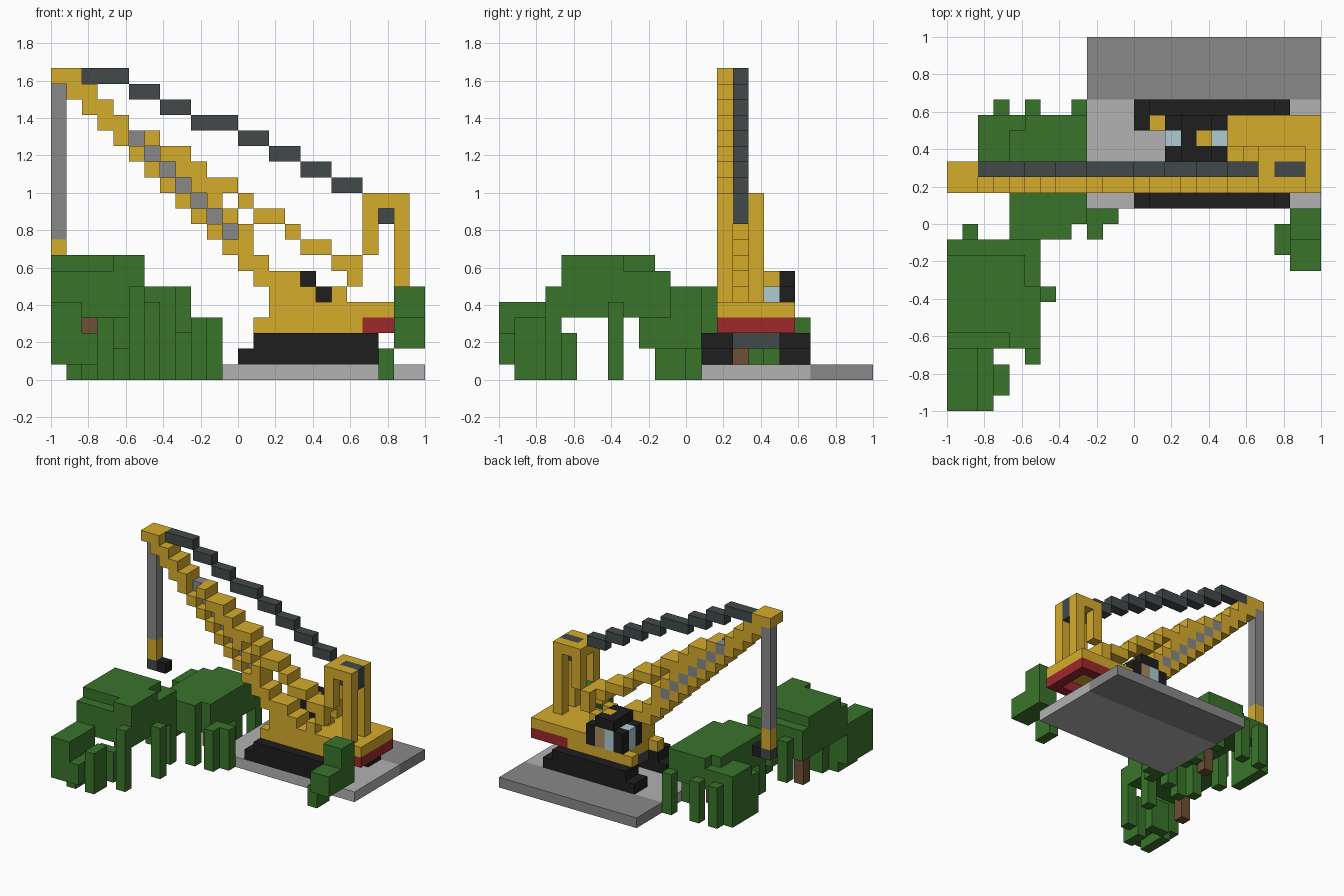
import bpy
import bmesh
from math import floor
from mathutils import Vector

if "Cube" in bpy.data.objects:
    bpy.data.objects.remove(bpy.data.objects["Cube"], do_unlink=True)

UNIT = 1 / 12          # edge length of one block
HALF = 12              # blocks from the centre to the rim


def linear(channel):
    c = channel / 255
    return c / 12.92 if c < 0.04 else ((c + 0.055) / 1.055) ** 2.4


def material(name, hexcode):
    mat = bpy.data.materials.new(name)
    rgba = [linear(v) for v in bytes.fromhex(hexcode)] + [1]
    mat.use_nodes = True
    mat.diffuse_color = rgba
    mat.node_tree.nodes["Principled BSDF"].inputs["Base Color"].default_value = rgba
    return mat


yellow = material("machine yellow", "d6ac2c")
black = material("rubber black", "1e1e1e")
slate = material("cable slate", "42494a")
grey = material("steel grey", "898989")
pale = material("pale concrete", "b2b2b2")
red = material("counterweight red", "9e292c")
green = material("leaf green", "3a742b")
brown = material("bark brown", "6e5036")
blue = material("window blue", "aeccd4")
tan = material("operator tan", "a98c62")

AXES = [Vector(v) for v in ((1, 0, 0), (0, 1, 0), (0, 0, 1))]


def box(x, y, z, w=1, d=1, h=1):
    """Set of block cells from a corner and a size."""
    return {(i, j, k) for i in range(x, x + w)
            for j in range(y, y + d) for k in range(z, z + h)}


def part(name, mat, *boxes):
    """Join boxes into one shell, keeping only the outer faces."""
    cells = set().union(*boxes)
    bm = bmesh.new()
    for cell in cells:
        centre = Vector(cell) + Vector((0.5, 0.5, 0.5))
        for a in range(len(AXES)):
            for sign in (-1, 1):
                n = AXES[a] * sign
                if tuple(int(c) for c in Vector(cell) + n) in cells:
                    continue
                u = AXES[a - 2] / 2
                v = AXES[a - 1] / 2 * sign
                m = centre + n / 2
                corners = (m - u - v, m + u - v, m + u + v, m - u + v)
                bm.faces.new([bm.verts.new((p - Vector((HALF, HALF, 0))) * UNIT)
                              for p in corners])
    bmesh.ops.remove_doubles(bm, verts=bm.verts, dist=UNIT / 10)
    bmesh.ops.dissolve_limit(bm, angle_limit=0.01, verts=bm.verts, edges=bm.edges)
    mesh = bpy.data.meshes.new(name)
    bm.to_mesh(mesh)
    bm.free()
    mesh.materials.append(mat)
    obj = bpy.data.objects.new(name, mesh)
    bpy.context.collection.objects.link(obj)
    return obj


# Ground slab
part("ground_slab", pale, box(9, 13, 0, 15, 7))
part("ground_slab_back", grey, box(9, 20, 0, 15, 4))

# Crawler tracks and the frame between them
for name, y in (("front_track", 13), ("back_track", 18)):
    part(name, black, box(12, y, 1, 10, 2), box(13, y, 2, 8, 2))
part("undercarriage", slate, box(14, 15, 2, 6, 3))

# Turntable deck with two front prongs, hollow counterweight skirt
part("deck", yellow,
     box(13, 14, 3), box(13, 18, 3), box(14, 14, 3, 6, 5),
     box(14, 14, 4, 10, 2), box(18, 14, 4, 6, 5))
part("counterweight", red, box(20, 14, 3, 4, 5) - box(20, 15, 3, 3, 3))

# Cab: matching sides around a glazed middle
for side, y in (("inner", 16), ("outer", 18)):
    part(side + "_cab_frame", black, box(14, y, 4, 1, 1, 2),
         box(15, y, 6, 2), box(17, y, 4, 1, 1, 2))
    part(side + "_cab_window", blue, box(15, y, 4, 1, 1, 2))
    part(side + "_cab_panel", tan, box(16, y, 4, 1, 1, 2))
part("windscreens", blue, box(14, 17, 4, 1, 1, 2), box(17, 17, 4, 1, 1, 2))
part("cab_roof", black, box(15, 17, 6))
part("cab_hatch", yellow, box(16, 17, 6))

# Lattice boom: a staircase of steps, its middle open in front of grey infill
TOP = 19
steps, infill = [], []
for z in range(5, TOP + 1):
    x = TOP - z
    if z in range(9, 16):
        steps += [box(x, 14, z, 1, 2), box(x + 2, 14, z, 1, 2)]
        infill.append(box(x + 1, 15, z))
    else:
        steps.append(box(x, 14, z, 3 if z < 7 else 2, 2))
part("boom", yellow, *steps)
part("boom_infill", grey, *infill)

# Back strut running from the gantry up to the boom
part("boom_strut", yellow,
     *[box(floor(18 - 1.5 * n), 14, 7 + n, 2 if n == 0 else 1 + n % 2, 2)
       for n in range(8)])

# Gantry: two identical frames, a crossbar and the pulley
for name, y in (("front_gantry", 14), ("back_gantry", 16)):
    part(name, yellow, box(18, y, 5), box(19, y, 6, 1, 1, 2),
         box(20, y, 8, 1, 1, 4), box(21, y, 11), box(22, y, 5, 1, 1, 7))
part("gantry_crossbar", yellow, box(20, 15, 11))
part("pulley", slate, box(21, 15, 10, 2, 1, 2))

# Stay cable sloping from the boom tip to the gantry
starts = [min(20, round(2.4 + 2.28 * n)) for n in range(9)]
part("stay_cable", slate,
     *[box(a, 15, TOP - n, b - a)
       for n, (a, b) in enumerate(zip(starts, starts[1:]))])

# Hoist line and hook
part("hoist_line", grey, box(0, 15, 9, 1, 1, 10))
part("hook_block", yellow, box(0, 15, 7, 1, 1, 2))
part("hook_shank", slate, box(0, 15, 6))
part("hook", black, box(1, 15, 6))


def drips(places, base, height):
    """Single hanging columns of leaves."""
    return [box(x, y, base, 1, 1, height) for x, y in places]


# Tall front tree
part("tall_tree_trunk", brown, box(2, 7, 0, 1, 1, 4))
part("tall_tree_leaves", green,
     box(0, 4, 4, 6, 6, 3), box(0, 5, 7, 5, 5), box(4, 4, 7, 2, 4),
     box(0, 10, 4, 6, 1, 3),
     *drips([(1, 11), (4, 9)], 2, 4),
     *drips([(6, 7), (5, 10)], 0, 5),
     *drips([(5, 3)], 0, 6))

# Low bush at the front corner
part("corner_bush", green,
     box(0, 0, 1, 2, 4, 4), box(2, 0, 1, 1, 4, 2), box(1, 1, 0, 1, 3),
     box(3, 1, 0, 1, 2, 4), box(2, 4, 0, 2, 1, 3))

# Wide tree behind the hoist line
part("wide_tree_trunk", brown, box(6, 15, 0, 1, 1, 3))
part("wide_tree_leaves", green,
     box(4, 11, 3, 4, 7, 3), box(8, 12, 3, 1, 6, 3), box(5, 18, 3, 4, 1, 3),
     box(2, 16, 3, 3, 3, 2), box(2, 15, 0, 1, 4, 4), box(9, 12, 0, 2, 1, 4),
     *drips([(3, 19), (5, 19), (8, 19), (9, 11)], 0, 4),
     *drips([(4, 11), (7, 11), (8, 16)], 0, 3))

# Small shrub beside the slab
part("shrub", green, box(22, 11, 2, 2, 2, 4), box(22, 9, 2, 2, 2, 2),
     box(21, 10, 0, 1, 2, 2))
